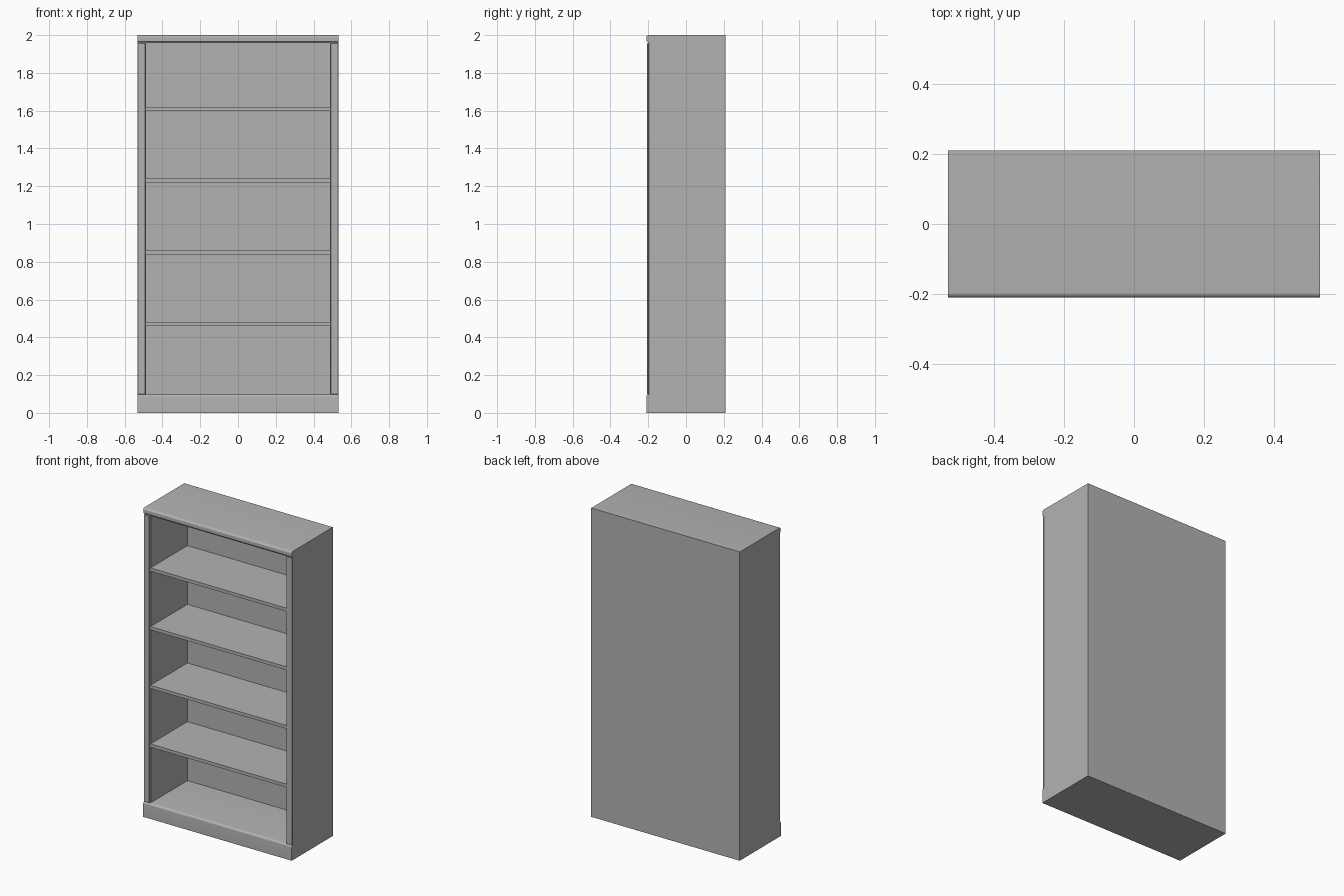
import bpy
import math

if "Cube" in bpy.data.objects:
    bpy.data.objects.remove(bpy.data.objects["Cube"], do_unlink=True)

# Overall sizes
HALF_W, HALF_D, HEIGHT = 0.532, 0.21, 2.0
INNER = 0.487      # half width between the side panels
FACE = -0.197      # front of the carcass, behind the trim
BACK = 0.178       # inner face of the back panel
FLOOR, CEILING = 0.098, 1.957

grey = bpy.data.materials.new("plain_grey")
grey.use_nodes = True
colour = (0.45, 0.45, 0.45, 1)
grey.diffuse_color = colour
grey.node_tree.nodes["Principled BSDF"].inputs["Base Color"].default_value = colour


def make(name, verts, faces):
    mesh = bpy.data.meshes.new(name)
    mesh.from_pydata(verts, [], faces)
    mesh.materials.append(grey)
    obj = bpy.data.objects.new(name, mesh)
    bpy.context.collection.objects.link(obj)
    return obj


def prism(name, profile, x0, x1):
    """Extrude a (y, z) outline, listed clockwise seen from +x, along x."""
    n = len(profile)
    verts = [(x, y, z) for x in (x0, x1) for y, z in profile]
    faces = [tuple(range(n)), tuple(reversed(range(n, 2 * n)))]
    faces += [(i, i + n, (i + 1) % n + n, (i + 1) % n) for i in range(n)]
    return make(name, verts, faces)


def box(name, x0, x1, y0, y1, z0, z1):
    return prism(name, [(y0, z0), (y0, z1), (y1, z1), (y1, z0)], x0, x1)


def arc(cy, cz, r, start, end, steps=6):
    angles = [math.radians(start + (end - start) * i / steps) for i in range(steps + 1)]
    return [(cy + r * math.cos(a), cz + r * math.sin(a)) for a in angles]


def smooth(obj):
    bpy.ops.object.select_all(action='DESELECT')
    obj.select_set(True)
    bpy.context.view_layer.objects.active = obj
    bpy.ops.object.shade_smooth_by_angle(angle=math.radians(35))


# Side panels and the rounded strips on their front edges
for side, s in (("left", 1), ("right", -1)):
    x0, x1 = sorted((s * INNER, s * HALF_W))
    box(side + "_side_panel", x0, x1, FACE, HALF_D, 0, CEILING)
    x0, x1 = sorted((s * 0.491, s * HALF_W))
    strip = box(side + "_front_strip", x0, x1, -0.206, FACE, FLOOR, CEILING)
    bevel = strip.modifiers.new("rounded_edges", 'BEVEL')
    bevel.width, bevel.segments = 0.003, 3
    smooth(strip)

# Back panel and shelves
box("back_panel", -INNER, INNER, BACK, HALF_D, 0, CEILING)
for i in range(4):
    top = 0.48 + 0.38 * i
    box(f"shelf_{i + 1}", -INNER, INNER, -0.2, BACK, top - 0.021, top)

# Base with a rounded upper front edge
base = prism("base", [(-HALF_D, 0)] + arc(FACE, FLOOR - 0.013, 0.013, 180, 90)
             + [(BACK, FLOOR), (BACK, 0)], -HALF_W, HALF_W)
smooth(base)

# Top board with a rounded nose and a small cove beneath it
top = prism("top_board", [(FACE, CEILING)] + arc(-0.209, CEILING, 0.01, 0, 90, 4)
            + arc(FACE, HEIGHT - 0.013, 0.013, 180, 90)
            + [(HALF_D, HEIGHT), (HALF_D, CEILING)], -HALF_W, HALF_W)
smooth(top)
